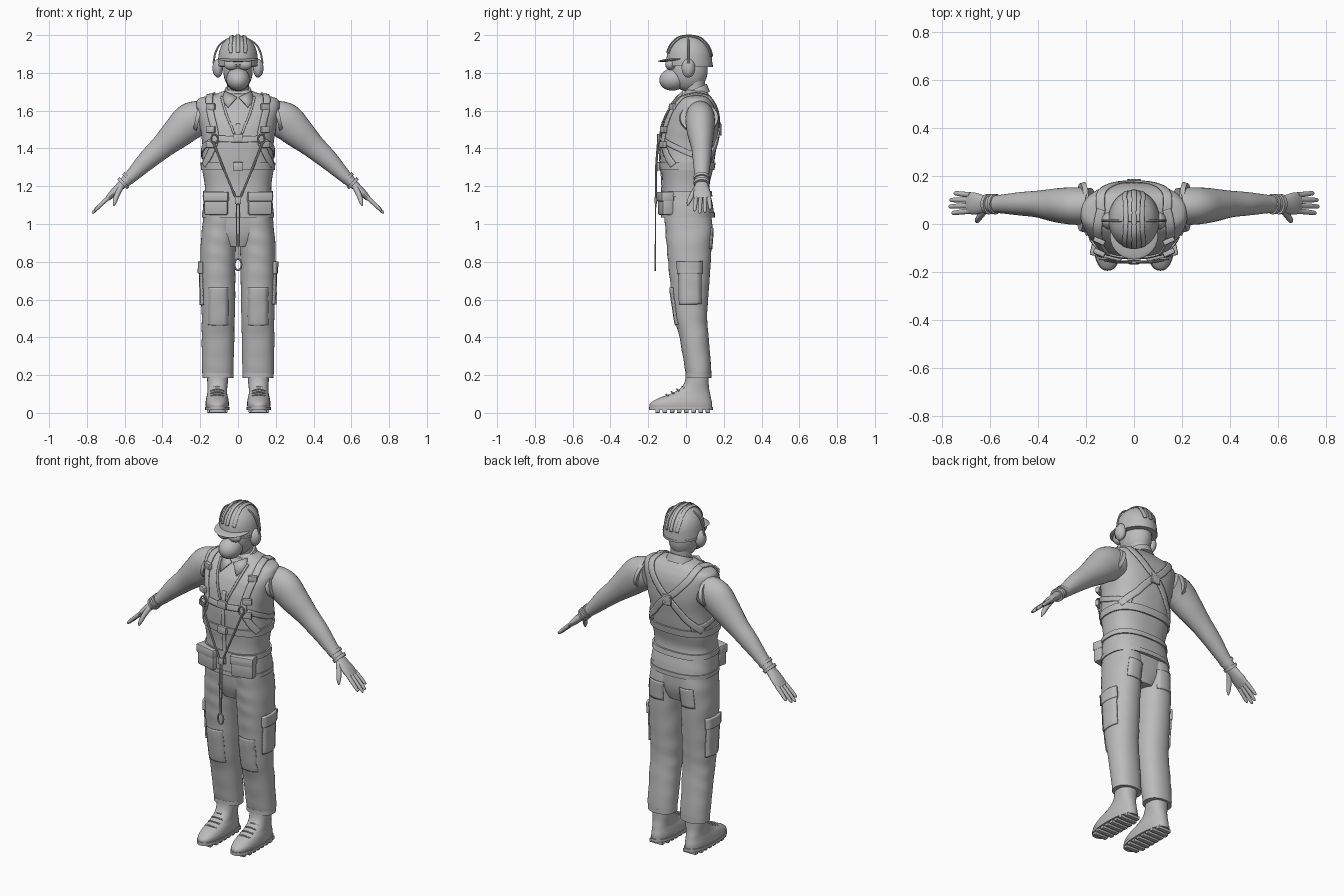
import bpy, bmesh, math
from mathutils import Vector, Matrix
from mathutils.bvhtree import BVHTree

cube = bpy.data.objects.get("Cube")
if cube:
    bpy.data.objects.remove(cube, do_unlink=True)

grey = bpy.data.materials.new("plain_grey")
grey.use_nodes = True
grey.diffuse_color = (0.5, 0.5, 0.5, 1)
grey.node_tree.nodes["Principled BSDF"].inputs["Base Color"].default_value = (0.5, 0.5, 0.5, 1)
made, trees = [], {}
SIDES = (("left", 1), ("right", -1))


def finish(name, bm):
    bmesh.ops.recalc_face_normals(bm, faces=bm.faces)
    mesh = bpy.data.meshes.new(name)
    trees[name] = BVHTree.FromBMesh(bm)
    bm.to_mesh(mesh)
    bm.free()
    mesh.materials.append(grey)
    ob = bpy.data.objects.new(name, mesh)
    bpy.context.collection.objects.link(ob)
    made.append(ob)
    return ob


def spline(keys, steps):
    """Smooth interpolation through tuples of any length."""
    out = []
    for i in range(len(keys) - 1):
        a, b, c, d = (keys[max(0, min(len(keys) - 1, i + k))] for k in (-1, 0, 1, 2))
        for s in range(steps):
            t = s / steps
            out.append([q + t * (r - p) / 2 + t * t * (p - 2.5 * q + 2 * r - w / 2)
                        + t ** 3 * (1.5 * (q - r) + (w - p) / 2) for p, q, r, w in zip(a, b, c, d)])
    return out + [list(keys[-1])]


def skin(name, rings, caps=True):
    bm = bmesh.new()
    vs = [[bm.verts.new(p) for p in ring] for ring in rings]
    n = len(vs[0])
    for lo, hi in zip(vs, vs[1:]):
        for j in range(n):
            bm.faces.new((lo[j], lo[(j + 1) % n], hi[(j + 1) % n], hi[j]))
    if caps:
        bm.faces.new(vs[0])
        bm.faces.new(vs[-1])
    return finish(name, bm)


def loft(name, keys, power=2.0, steps=5, n=40, fold=0, tilt=0, grow=0, caps=True):
    """Stack of rounded rings: z, centre x, half width, front y, back y."""
    rings = []
    for z, cx, rx, front, back in spline(keys, steps):
        cy, ry, ring = (front + back) / 2, (back - front) / 2 + grow, []
        for j in range(n):
            a = math.tau * j / n
            c, s = math.cos(a), math.sin(a)
            k = 1 + fold * math.sin(55 * z + 2 * math.sin(a + 9 * z)) * (0.6 + 0.4 * math.sin(3 * a))
            x = math.copysign(abs(c) ** (2 / power), c) * (rx + grow) * k
            y = math.copysign(abs(s) ** (2 / power), s) * ry * k
            ring.append((cx + x, cy + y, z + tilt * y))
        rings.append(ring)
    return skin(name, rings, caps)


def tube(name, keys, steps=5, n=14):
    """Tube through x, y, z, radius across, radius along y."""
    pts = spline(keys, steps)
    rings = []
    for i, (x, y, z, r, ry) in enumerate(pts):
        t = Vector(pts[min(i + 1, len(pts) - 1)][:3]) - Vector(pts[max(i - 1, 0)][:3])
        u = t.cross(Vector((0, 1, 0))).normalized()
        v = u.cross(t).normalized()
        rings.append([Vector((x, y, z)) + u * r * math.cos(math.tau * j / n)
                      + v * ry * math.sin(math.tau * j / n) for j in range(n)])
    return skin(name, rings)


def cord(name, pts, r=0.004):
    return tube(name, [(*p, r, r) for p in pts], 4, 8)


def ball(name, loc, size, pitch=0):
    bm = bmesh.new()
    bmesh.ops.create_uvsphere(bm, u_segments=28, v_segments=18, radius=1)
    bm.transform(Matrix.Translation(loc) @ Matrix.Rotation(pitch, 4, 'X') @ Matrix.Diagonal((*size, 1)))
    return finish(name, bm)


def box(name, loc, size, turn=0, bevel=0.004):
    bm = bmesh.new()
    bmesh.ops.create_cube(bm, size=1)
    bm.transform(Matrix.Diagonal((*size, 1)))
    bmesh.ops.bevel(bm, geom=bm.edges[:], offset=bevel, segments=2, profile=0.5, affect='EDGES')
    bm.transform(Matrix.Translation(loc) @ Matrix.Rotation(turn, 4, 'Z'))
    return finish(name, bm)


def strap(name, target, pts, width, thick=0.007):
    """Webbing laid on the surface of a target part."""
    tree = trees[target]
    hits = [tree.find_nearest(Vector(p))[:2] for p in spline(pts, 7)]
    bm, rows = bmesh.new(), []
    for i, (p, nor) in enumerate(hits):
        t = hits[min(i + 1, len(hits) - 1)][0] - hits[max(i - 1, 0)][0]
        side = t.cross(nor).normalized()
        row = []
        for k in range(-2, 3):
            q, m = tree.find_nearest(p + side * width * k / 4)[:2]
            row.append(bm.verts.new(q + m * (thick / 2 + 0.001)))
        rows.append(row)
    for a, b in zip(rows, rows[1:]):
        for j in range(4):
            bm.faces.new((a[j], a[j + 1], b[j + 1], b[j]))
    ob = finish(name, bm)
    mod = ob.modifiers.new("thickness", 'SOLIDIFY')
    mod.thickness, mod.offset = thick, 0
    return ob


def ring(name, loc, size, r, thick=0.005):
    n = 24
    loops = [[Vector(loc) + Vector((math.cos(a) * (size[0] + r * math.cos(b)), thick * math.sin(b),
              math.sin(a) * (size[1] + r * math.cos(b)))) for b in (math.tau * k / 8 for k in range(8))]
             for a in (math.tau * i / n for i in range(n + 1))]
    ob = skin(name, loops, False)
    return ob


# Torso with sleeveless vest
TORSO = [(1.04, 0, .188, -.13, .15), (1.1, 0, .185, -.13, .142), (1.2, 0, .176, -.125, .125),
         (1.3, 0, .19, -.132, .145), (1.4, 0, .187, -.14, .16), (1.5, 0, .2, -.13, .172),
         (1.58, 0, .215, -.105, .17), (1.63, 0, .222, -.07, .157), (1.665, 0, .205, -.038, .137),
         (1.685, 0, .13, -.015, .122), (1.71, 0, .06, 0, .1)]
loft("vest", TORSO, 2.5, 8, 56, fold=0.006)
loft("vest_hem", [(z, 0, .188, -.13, .15) for z in (1.035, 1.06)], 2.5, 2, 56, grow=.003)
loft("pelvis", [(.88, 0, .08, -.08, .11), (.96, 0, .172, -.105, .132), (1.08, 0, .178, -.115, .135)], 2.5)

# Trousers and boots
for side, s in SIDES:
    leg = side + "_trouser_leg"
    loft(leg, [(.19, s * .107, .076, .003, .127), (.22, s * .107, .083, -.003, .134),
               (.4, s * .106, .086, -.035, .12), (.5, s * .105, .087, -.06, .112), (.6, s * .105, .09, -.075, .117),
               (.75, s * .106, .092, -.09, .128), (.88, s * .104, .094, -.102, .135),
               (.98, s * .096, .094, -.11, .14), (1.08, s * .09, .09, -.115, .13)], 2.2, 8, fold=.014)
    loft(side + "_trouser_cuff", [(z, s * .107, .078, .002, .13) for z in (.185, .21)], 2.2, 2, grow=.004)
    strap(side + "_thigh_pocket", leg, [(s * .3, .02, .57), (s * .3, .02, .68), (s * .3, .02, .78)], .13, .008)
    strap(side + "_pocket_flap", leg, [(s * .3, .02, .74), (s * .3, .02, .8)], .14, .014)
    strap(side + "_knee_patch", leg, [(s * .105, -.2, .42), (s * .105, -.2, .55), (s * .105, -.2, .66)], .12, .005)
    strap(side + "_seat_pocket", leg, [(s * .1, .3, .86), (s * .1, .3, .98)], .1, .005)
    loft(side + "_boot", [(.02, s * .11, .059, -.19, .138), (.05, s * .11, .062, -.19, .138),
                          (.078, s * .11, .058, -.145, .132), (.1, s * .11, .053, -.085, .128),
                          (.13, s * .109, .052, -.03, .122), (.17, s * .108, .055, -.005, .12),
                          (.24, s * .107, .058, 0, .122)], 2.3)
    loft(side + "_boot_sole", [(z, s * .11, .064, -.195, .142) for z in (.014, .032)], 2.4, 2)
    for i in range(8):
        y = -.15 + i * .038
        wide = .085 if i in (0, 7) else .108
        box(f"{side}_tread_{i}", (s * .11, y, .01), (wide, .024, .02), 0, .003)
    for i in range(4):
        y, z = -.105 + i * .028, .094 + i * .014
        cord(f"{side}_lace_{i}", [(s * .11 - .035, y + .012, z - .006), (s * .11, y, z + .004),
                                  (s * .11 + .035, y + .012, z - .006)])

# Arms, wrist bands and hands
for side, s in SIDES:
    tube(side + "_arm", [(s * .18, .075, 1.57, .085, .075), (s * .25, .075, 1.545, .097, .078),
                         (s * .32, .078, 1.483, .084, .071), (s * .4, .083, 1.41, .064, .056),
                         (s * .48, .084, 1.338, .052, .048), (s * .56, .083, 1.258, .036, .038),
                         (s * .61, .083, 1.212, .027, .034)], 6, 28)
    loft(side + "_armhole_trim", [(0, 0, .082, -.105, .105), (.02, 0, .08, -.1, .1)], 2, 2).matrix_world = (
        Matrix.Translation((s * .205, .07, 1.56)) @ Matrix.Rotation(s * math.radians(78), 4, 'Y'))
    for i, x in enumerate((.575, .602)):
        tube(f"{side}_wrist_band_{i}", [(s * x, .083, 1.824 - x, .037, .043),
                                        (s * (x + .012), .083, 1.812 - x, .036, .042)], 2, 24)
    tube(side + "_palm", [(s * .6, .083, 1.222, .024, .03), (s * .63, .083, 1.194, .022, .038),
                          (s * .665, .085, 1.16, .019, .046), (s * .692, .087, 1.132, .013, .043)], 5, 20)
    for i, (y, tip, reach) in enumerate(((.054, .046, .075), (.077, .073, .088), (.1, .1, .083), (.121, .128, .066))):
        x, z = s * .682, 1.143
        tube(f"{side}_finger_{i}", [(x, y, z, .011, .012),
                                    (x + s * reach / 2, (y + tip) / 2, z - reach * .46, .0105, .011),
                                    (x + s * reach * .92, tip, z - reach * .88, .008, .009),
                                    (x + s * reach, tip, z - reach, .003, .003)], 4, 10)
    tube(side + "_thumb", [(s * .618, .062, 1.2, .015, .016), (s * .64, .034, 1.155, .014, .014),
                           (s * .652, .015, 1.118, .011, .011), (s * .657, .008, 1.096, .003, .003)], 4, 12)

# Neck and shirt collar
loft("neck", [(1.64, 0, .062, -.005, .105), (1.72, 0, .057, -.008, .1), (1.8, 0, .06, -.01, .1)])
loft("collar", [(1.665, 0, .088, -.045, .127), (1.7, 0, .074, -.028, .115), (1.715, 0, .068, -.02, .11)],
     tilt=.42)
for side, s in SIDES:
    bm = bmesh.new()
    bm.faces.new([bm.verts.new((s * x, y, z)) for x, y, z in
                  ((.004, -.048, 1.668), (.07, -.012, 1.7), (.084, -.035, 1.655), (.052, -.088, 1.615))])
    flap = finish(side + "_collar_point", bm)
    flap.modifiers.new("thickness", 'SOLIDIFY').thickness = .008
    strap(side + "_neckline_edge", "vest", [(s * .088, -.03, 1.675), (s * .065, -.1, 1.59), (s * .02, -.16, 1.48)], .012)

# Head, respirator and goggles
ball("head", (0, .015, 1.815), (.078, .1, .115))
ball("respirator", (0, -.066, 1.767), (.062, .076, .06), math.radians(12))
ball("respirator_valve", (0, -.122, 1.76), (.022, .018, .02))
loft("goggle_band", [(z, 0, .08, -.08, .116) for z in (1.838, 1.862)], 2, 2)
box("goggle_bridge", (0, -.095, 1.852), (.05, .022, .02))
for side, s in SIDES:
    ball(side + "_goggle_lens", (s * .036, -.082, 1.845), (.039, .028, .03))

# Hard hat with visor, ribs and ear defenders
loft("helmet", [(1.835, 0, .106, -.1, .14), (1.86, 0, .106, -.104, .139), (1.91, 0, .1, -.097, .133),
                (1.95, 0, .084, -.078, .114), (1.98, 0, .056, -.048, .084), (1.992, 0, .032, -.02, .055),
                (1.996, 0, .004, .014, .022)], 2, 5, 40, tilt=-.02)
ball("helmet_visor", (0, -.05, 1.872), (.1, .098, .009), math.radians(6))
loft("helmet_rim", [(z, 0, .108, -.105, .142) for z in (1.834, 1.846)], 2, 2, tilt=-.03)
for i, x in enumerate((-.045, 0, .045)):
    strap(f"helmet_rib_{i}", "helmet", [(x, -.11, 1.91), (x, -.06, 1.99), (x * .9, .02, 2.02),
                                        (x, .1, 1.99), (x, .16, 1.89)], .018, .006)
cord("ear_defender_band", [(-.13, .013, 1.85), (-.118, .013, 1.91), (-.085, .013, 1.96), (0, .013, 1.994),
                           (.085, .013, 1.96), (.118, .013, 1.91), (.13, .013, 1.85)], .005)
for side, s in SIDES:
    ball(side + "_ear_cup", (s * .106, .013, 1.825), (.026, .036, .05))
    ball(side + "_ear_cup_shell", (s * .115, .013, 1.825), (.02, .03, .042))

# Harness webbing
loft("waist_belt", [(1.285, 0, .188, -.131, .142), (1.325, 0, .19, -.134, .149)], 2.5, 2, 56, grow=.008)
loft("lower_belt", [(1.145, 0, .181, -.128, .134), (1.175, 0, .179, -.127, .13)], 2.5, 2, 56, grow=.006)
strap("chest_strap", "vest", [(-.14, -.15, 1.455), (0, -.2, 1.455), (.14, -.15, 1.455)], .032)
strap("zip_strip", "vest", [(0, -.2, 1.1), (0, -.2, 1.3), (0, -.2, 1.55)], .022, .005)
for name, z in (("chest", 1.455), ("waist", 1.305)):
    box(name + "_buckle", (0, -.145, z), (.055, .018, .045))
for side, s in SIDES:
    strap(side + "_front_strap", "vest", [(s * .145, .06, 1.72), (s * .15, -.03, 1.65), (s * .148, -.13, 1.55),
                                          (s * .14, -.16, 1.45), (s * .16, -.13, 1.38), (s * .188, -.07, 1.31)], .036, .009)
    strap(side + "_back_strap", "vest", [(s * .145, .05, 1.72), (s * .13, .15, 1.65), (s * .06, .2, 1.56),
                                         (s * -.02, .22, 1.49), (s * -.1, .2, 1.41), (s * -.19, .1, 1.32)], .036, .008)
    strap(side + "_side_strap", "vest", [(s * .15, -.13, 1.44), (s * .22, 0, 1.38), (s * .15, .18, 1.33)], .028)
    for i, (z, y) in enumerate(((1.62, -.07), (1.5, -.119), (1.42, -.122))):
        box(f"{side}_strap_buckle_{i}", (s * .145, y, z), (.05, .022, .034), s * .45)
    ring(side + "_strap_ring", (s * .125, -.145, 1.45), (.018, .024), .004)
    cord(side + "_lanyard", [(s * .13, -.148, 1.43), (s * .075, -.158, 1.29), (s * .008, -.158, 1.13)], .006)
    cord(side + "_hanging_cord", [(s * .007, -.16, 1.13), (s * .007, -.162, .95), (s * .005, -.163, .81)], .003)
    # Belt pouches
    box(side + "_pouch", (s * .113, -.108, 1.105), (.128, .06, .115), s * .22, .01)
    box(side + "_pouch_flap", (s * .113, -.11, 1.145), (.134, .066, .05), s * .22, .006)
ring("back_ring", (0, .183, 1.5), (.022, .026), .007)
box("back_plate", (0, .18, 1.5), (.06, .012, .06))
box("lanyard_joint", (0, -.16, 1.125), (.034, .012, .04))
ring("lanyard_hook", (0, -.163, .785), (.018, .03), .005)

# Smooth shading with sharp edges kept
bpy.ops.object.select_all(action='DESELECT')
for ob in made:
    ob.select_set(True)
bpy.context.view_layer.objects.active = made[0]
bpy.ops.object.shade_smooth_by_angle(angle=math.radians(40))
